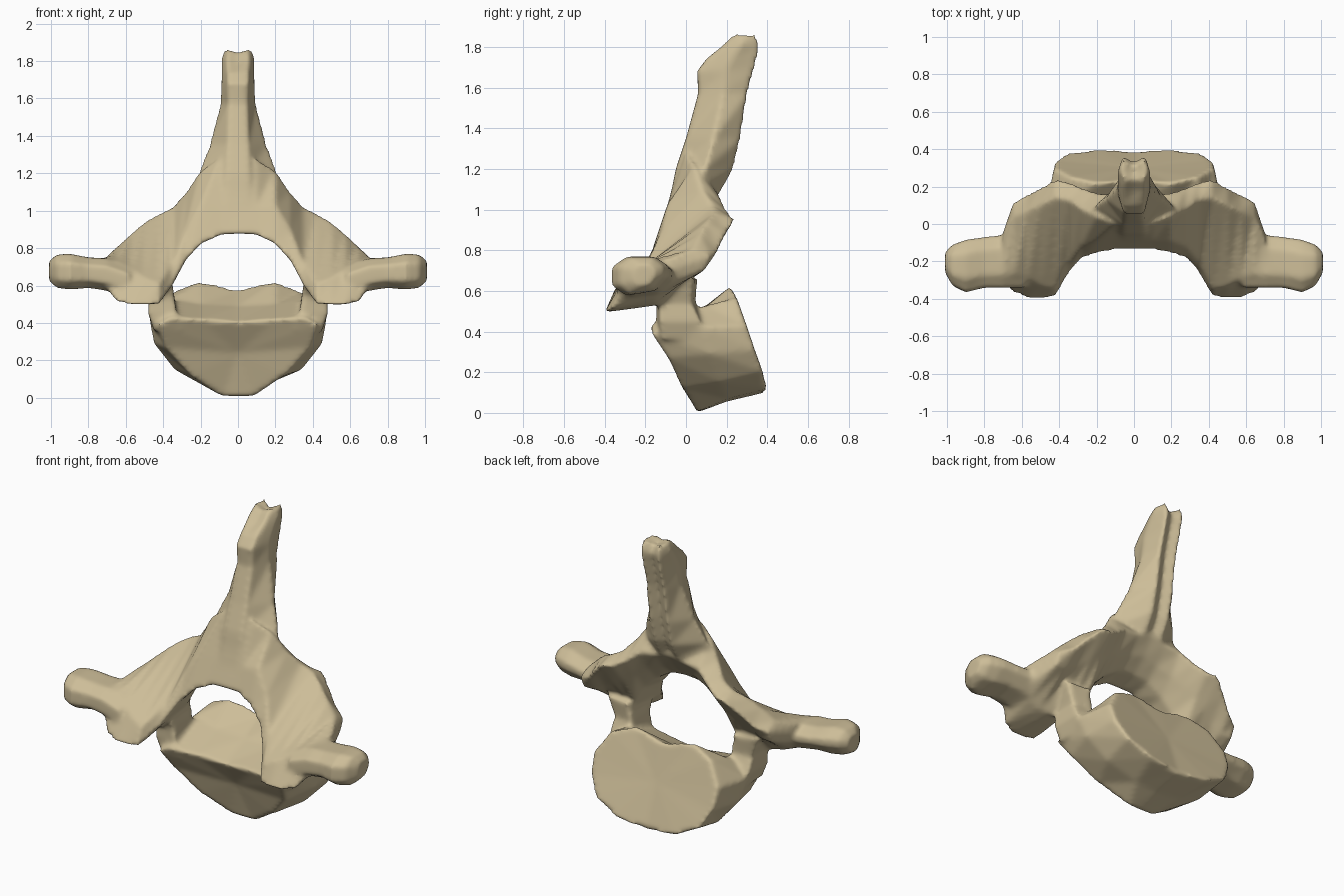
import bpy, bmesh
from mathutils import Vector

bone = bpy.data.materials.new("bone_tan")
bone.diffuse_color = (0.61, 0.51, 0.315, 1)


def loft(bm, rings, ends=(None, None)):
    """Skin closed rings into a solid, closing each end with a fan."""
    vs = [[bm.verts.new(p) for p in r] for r in rings]
    n = len(vs[0])
    faces = []
    for a, b in zip(vs, vs[1:]):
        for i in range(n):
            j = (i + 1) % n
            faces.append(bm.faces.new((a[i], a[j], b[j], b[i])))
    for ring, end in zip((vs[0], vs[-1]), ends):
        c = end or sum((v.co for v in ring), Vector()) / n
        cv = bm.verts.new(c)
        for i in range(n):
            faces.append(bm.faces.new((ring[i], ring[(i + 1) % n], cv)))
    bmesh.ops.recalc_face_normals(bm, faces=faces)


def mirror_ring(half):
    """Half outline from top centre to bottom centre -> full ring."""
    return half + [(-x, y, z) for x, y, z in half[-2:0:-1]]


bm = bmesh.new()

# vertebral body: front plate, waist, back plate
front = [(0, -.13, .405), (.2, -.15, .42), (.36, -.18, .43), (.43, -.17, .39),
         (.39, -.09, .27), (.25, -.02, .12), (.08, .05, .005), (0, .05, 0)]
waist = [(0, .07, .49), (.2, .07, .5), (.36, .1, .53), (.475, .08, .42),
         (.45, .12, .29), (.34, .17, .15), (.15, .2, .07), (0, .2, .055)]
back = [(0, .235, .58), (.2, .22, .625), (.34, .25, .57), (.43, .3, .43),
        (.42, .34, .31), (.36, .38, .2), (.2, .4, .12), (0, .39, .1)]
loft(bm, [mirror_ring(r) for r in (front, waist, back)],
     ((0, -.02, .24), (0, .3, .36)))

# neural arch: (x, then y,z of low front, mid front, top front, top back, mid back, low back)
arch = [
    (0, -.14, .87, -.09, 1.02, 0, 1.28, .17, 1.1, .09, .99, 0, .91),
    (.1, -.14, .865, -.09, 1.02, 0, 1.28, .16, 1.07, .08, .97, 0, .9),
    (.2, -.16, .82, -.09, 1.03, .04, 1.22, .17, 1.06, .09, .93, 0, .84),
    (.28, -.19, .73, -.12, .9, .08, 1.1, .2, 1.0, .11, .88, 0, .76),
    (.35, -.27, .6, -.21, .71, .13, 1.02, .23, .96, .13, .84, 0, .63),
    (.42, -.39, .5, -.35, .61, .14, .985, .24, .95, .12, .8, -.08, .55),
    (.5, -.4, .495, -.33, .64, .1, .94, .2, .88, .08, .74, -.13, .53),
    (.57, -.4, .495, -.29, .69, .07, .88, .16, .8, .08, .7, -.15, .54),
    (.645, -.37, .51, -.27, .73, .04, .81, .12, .77, .09, .7, -.15, .57),
    (.70, -.32, .58, -.27, .74, -.07, .76, -.04, .72, -.08, .65, -.15, .6)]
arch = [(-s[0],) + s[1:] for s in arch[:0:-1]] + arch
loft(bm, [[(s[0], s[i], s[i + 1]) for i in range(1, 13, 2)] for s in arch])

# spinous process: (z, front y, back y, front half width, side half width)
spine = [(.95, -.11, .06, .06, .2), (1.1, -.07, .18, .06, .25),
         (1.2, -.05, .235, .06, .215), (1.35, 0, .27, .055, .155),
         (1.57, .06, .305, .05, .095), (1.68, .055, .335, .055, .09),
         (1.74, .1, .35, .055, .09), (1.81, .18, .365, .06, .09),
         (1.865, .235, .34, .05, .075)]
rings = []
for z, yf, yb, f, w in spine:
    ym = (yf + yb) / 2
    drop = .02 if z > 1.8 else 0
    rings.append([(0, yf, z - drop), (f, yf, z), (w, ym, z), (.06, yb, z),
                  (0, yb - .035, z - drop), (-.06, yb, z), (-w, ym, z), (-f, yf, z)])
loft(bm, rings, (None, (0, .29, 1.83)))

for s in (1, -1):
    # pedicle: (z, x min, x max, y min, y max)
    loft(bm, [[(s * x0, y0, z), (s * x1, y0 + .02, z), (s * x1, y1 - .02, z), (s * x0, y1, z)]
              for z, x0, x1, y0, y1 in ((.36, .3, .45, -.14, .12), (.45, .33, .48, -.15, .09),
                                        (.54, .34, .475, -.15, .05), (.66, .36, .52, -.2, .06))])
    # transverse process: (x, y min, y max, z min, z max)
    rings = []
    for x, y0, y1, z0, z1 in ((.58, -.34, -.08, .54, .7), (.7, -.34, -.06, .57, .745),
                              (.8, -.34, -.07, .585, .75), (.9, -.365, -.085, .575, .77),
                              (.97, -.33, -.11, .585, .765), (1.01, -.26, -.15, .62, .73)):
        a, b = (y1 - y0) * .25, (z1 - z0) * .25
        rings.append([(s * x, y, z) for y, z in (
            (y0 + a, z0), (y1 - a, z0 + b / 2), (y1, z0 + 2 * b), (y1, z1 - b),
            (y1 - a, z1), (y0 + a, z1), (y0, z1 - b), (y0, z0 + b))])
    loft(bm, rings)

me = bpy.data.meshes.new("vertebra")
bm.to_mesh(me)
bm.free()
me.materials.append(bone)
obj = bpy.data.objects.new("vertebra", me)
bpy.context.collection.objects.link(obj)

# fuse the parts into one soft bone surface
rm = obj.modifiers.new("fuse", 'REMESH')
rm.mode = 'VOXEL'
rm.voxel_size = .014
rm.use_smooth_shade = True
sm = obj.modifiers.new("soften", 'SMOOTH')
sm.factor = .5
sm.iterations = 7
